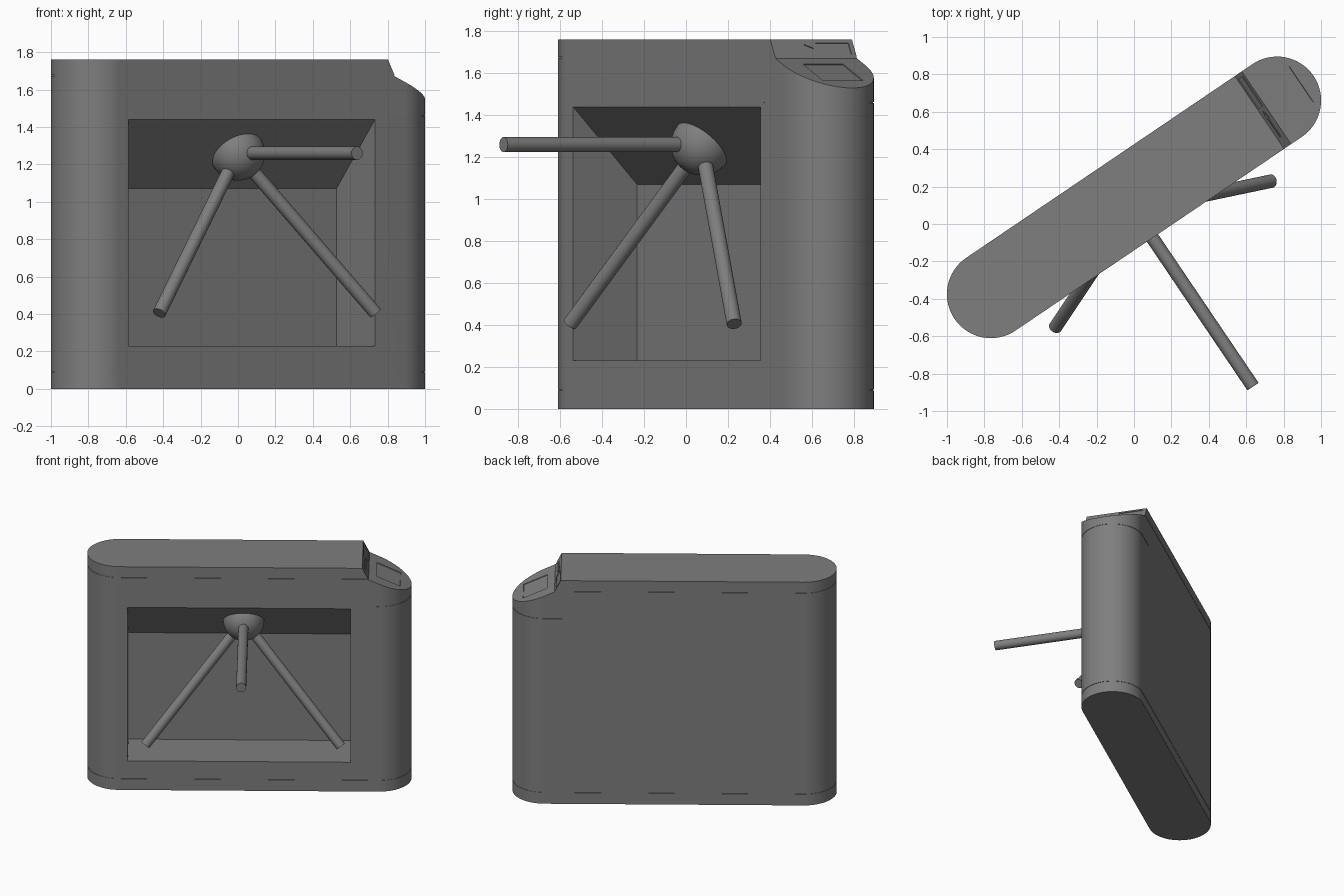
import bpy, bmesh, math
from mathutils import Matrix, Vector

if "Cube" in bpy.data.objects:
    bpy.data.objects.remove(bpy.data.objects["Cube"], do_unlink=True)

X, Y, Z = Vector((1, 0, 0)), Vector((0, 1, 0)), Vector((0, 0, 1))
RADIUS, HALF = 0.235, 0.924          # rounded ends of the cabinet
HEIGHT = 1.76
PLACE = Matrix.Translation((0, 0.1425, 0)) @ Matrix.Rotation(math.radians(34.08), 4, "Z")

grey = bpy.data.materials.new("mid_grey")
grey.use_nodes = True
grey.diffuse_color = (0.21, 0.21, 0.21, 1)
grey.node_tree.nodes["Principled BSDF"].inputs["Base Color"].default_value = (0.21, 0.21, 0.21, 1)


def add_object(name, bm):
    bmesh.ops.recalc_face_normals(bm, faces=bm.faces)
    mesh = bpy.data.meshes.new(name)
    bm.to_mesh(mesh)
    bm.free()
    mesh.materials.append(grey)
    obj = bpy.data.objects.new(name, mesh)
    bpy.context.scene.collection.objects.link(obj)
    return obj


def prism(name, points, origin, across, up, normal, start, end):
    """Extrude a flat outline along its normal."""
    bm = bmesh.new()
    rings = [[bm.verts.new(origin + across * p + up * q + normal * d) for p, q in points]
             for d in (start, end)]
    for ring in rings:
        bm.faces.new(ring)
    for i in range(len(points)):
        j = (i + 1) % len(points)
        bm.faces.new((rings[0][i], rings[0][j], rings[1][j], rings[1][i]))
    return add_object(name, bm)


def round_end(radius, side, steps=32):
    angles = [math.pi * (i / steps - 0.5) for i in range(steps + 1)]
    return [(side * (HALF + radius * math.cos(a)), side * radius * math.sin(a)) for a in angles]


def seam(side, start_x, z):
    """Cutter for a hairline groove wrapping one end."""
    def path(r):
        return [(side * start_x, -side * r)] + round_end(r, side) + [(side * start_x, side * r)]
    outline = path(RADIUS + 0.02) + path(RADIUS - 0.003)[::-1]
    return prism("seam_cutter", outline, Vector(), X, Y, Z, z - 0.002, z + 0.002)


def finish(obj):
    obj.data.shade_smooth()
    obj.data.set_sharp_from_angle(angle=math.radians(30))
    obj.matrix_world = PLACE


# Cabinet with rounded ends
cabinet = prism("cabinet", round_end(RADIUS, 1) + round_end(RADIUS, -1),
                Vector(), X, Y, Z, 0, HEIGHT)

# Front recess with a sloping ceiling
recess = [(-0.3, 0.23), (0.133, 0.23), (0.133, 1.07), (-0.235, 1.44), (-0.3, 1.505)]
cutters = [prism("recess_cutter", recess, Vector(), Y, Z, X, -0.867, 0.725)]

# Stepped, sloping reader end
slope_end = [(0.8, 1.78), (0.855, 1.67), (1.2, 1.511), (1.2, 1.78)]
cutters.append(prism("reader_cutter", slope_end, Vector(), X, Z, Y, -0.3, 0.3))

# Shallow reader pad, display window and arrow
corner = Vector((0.855, 0, 1.67))
down = Vector((0.303, 0, -0.14)).normalized()
rise = Vector((-0.045, 0, 0.09)).normalized()
pad = [(-0.115, 0.061), (0.115, 0.061), (0.115, 0.248), (-0.115, 0.248)]
window = [(0.02, 0.022), (0.21, 0.022), (0.21, 0.084), (0.02, 0.084)]
arrow = [(-0.17, 0.047), (-0.05, 0.047), (-0.05, 0.034), (0, 0.055),
         (-0.05, 0.076), (-0.05, 0.063), (-0.17, 0.063)]
for outline, up in ((pad, down), (window, rise), (arrow, rise)):
    normal = Y.cross(up)
    if normal.z < 0:
        normal = -normal
    cutters.append(prism("panel_cutter", outline, corner, Y, up, normal, -0.005, 0.02))

# Seams of the plinth, lid and reader housing
for z in (0.09, 1.675):
    cutters += [seam(side, -0.01, z) for side in (1, -1)]
cutters.append(seam(1, 0.756, 1.46))

# Apply the cuts
for cutter in cutters:
    mod = cabinet.modifiers.new("cut", "BOOLEAN")
    mod.operation, mod.solver, mod.object = "DIFFERENCE", "EXACT", cutter
bpy.context.view_layer.update()
result = bpy.data.meshes.new_from_object(cabinet.evaluated_get(bpy.context.evaluated_depsgraph_get()))
cabinet.modifiers.clear()
cabinet.data = result
for cutter in cutters:
    bpy.data.objects.remove(cutter, do_unlink=True)
finish(cabinet)
weighted = cabinet.modifiers.new("clean_shading", "WEIGHTED_NORMAL")
weighted.keep_sharp = True

# Half-dome hub on the sloping ceiling
centre = Vector((-0.04, -0.055, 1.26))
axis = Vector((0, -1, -1)).normalized()
bm = bmesh.new()
bmesh.ops.create_uvsphere(bm, u_segments=48, v_segments=24, radius=0.147,
                          matrix=Matrix.Translation(centre) @ axis.to_track_quat("Z", "Y").to_matrix().to_4x4())
bmesh.ops.bisect_plane(bm, geom=bm.verts[:] + bm.edges[:] + bm.faces[:],
                       plane_co=centre - axis * 0.01, plane_no=axis, clear_inner=True)
bmesh.ops.holes_fill(bm, edges=[e for e in bm.edges if e.is_boundary])
finish(add_object("hub", bm))

# Three arms spread evenly around the hub axis
ARM_START, ARM_END = 0.08, 1.14
for i, name in enumerate(("barrier_arm", "lower_arm_a", "lower_arm_b")):
    way = Matrix.Rotation(math.radians(120 * i), 3, axis) @ -Y
    spot = Matrix.Translation(centre + way * (ARM_START + ARM_END) / 2)
    bm = bmesh.new()
    bmesh.ops.create_cone(bm, cap_ends=True, segments=32, radius1=0.036, radius2=0.036,
                          depth=ARM_END - ARM_START,
                          matrix=spot @ way.to_track_quat("Z", "Y").to_matrix().to_4x4())
    finish(add_object(name, bm))
